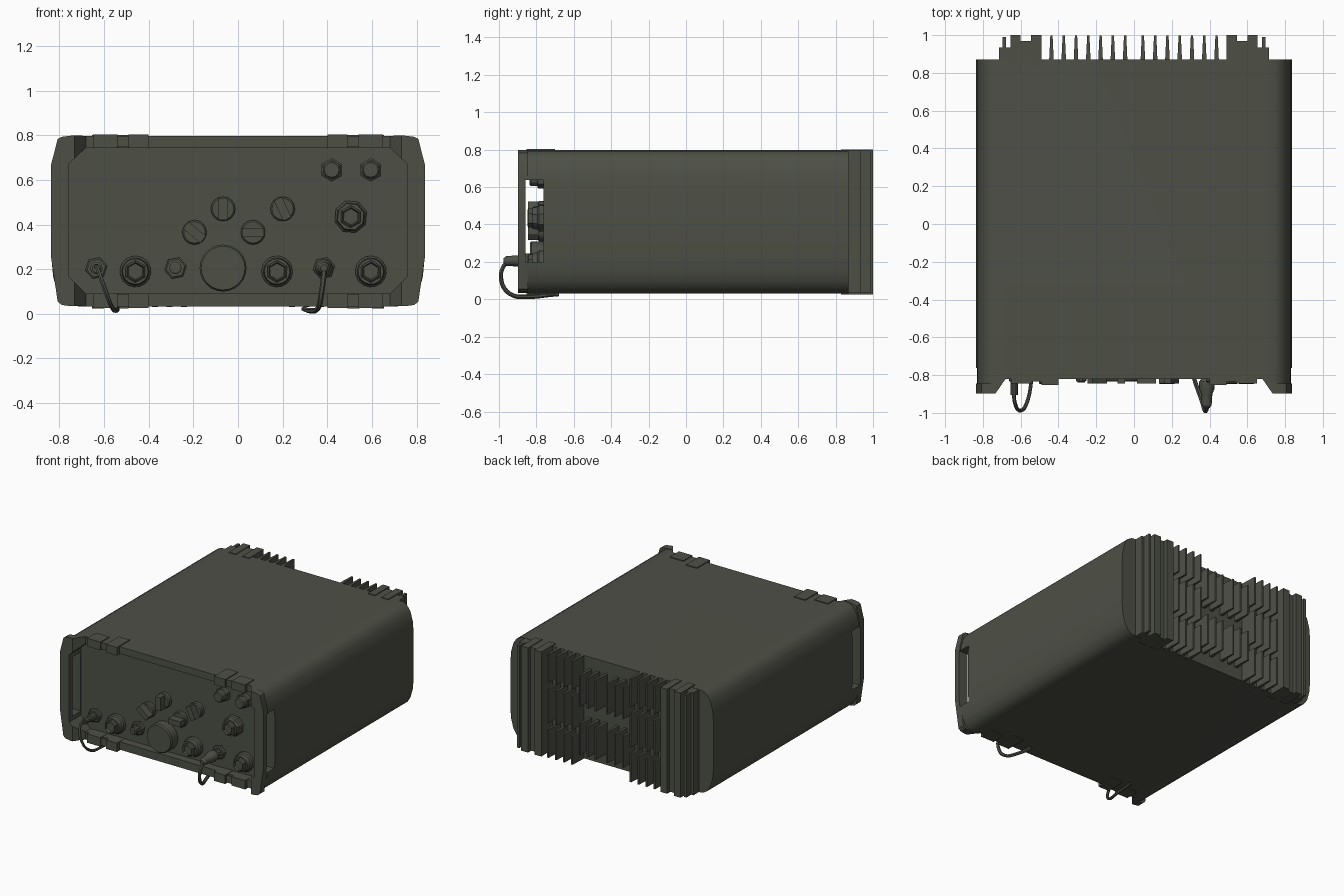
import bpy, bmesh, math
from mathutils import Vector

if "Cube" in bpy.data.objects:
    bpy.data.objects.remove(bpy.data.objects["Cube"])

olive = bpy.data.materials.new("olive_drab")
olive.diffuse_color = (0.075, 0.08, 0.062, 1)
olive.use_nodes = True
olive.node_tree.nodes["Principled BSDF"].inputs["Base Color"].default_value = olive.diffuse_color


def finish(name, bm, smooth=True):
    bmesh.ops.recalc_face_normals(bm, faces=bm.faces)
    me = bpy.data.meshes.new(name)
    bm.to_mesh(me)
    bm.free()
    me.materials.append(olive)
    ob = bpy.data.objects.new(name, me)
    bpy.context.collection.objects.link(ob)
    if smooth:
        smooth_angle(ob)
    return ob


def select(ob):
    bpy.ops.object.select_all(action='DESELECT')
    ob.select_set(True)
    bpy.context.view_layer.objects.active = ob


def smooth_angle(ob, deg=28):
    select(ob)
    bpy.ops.object.shade_smooth_by_angle(angle=math.radians(deg))


def loft(name, rings, smooth=True, bm=None):
    """Skin a list of equal-length point rings and cap both ends."""
    own = bm is None
    bm = bm or bmesh.new()
    vs = [[bm.verts.new(p) for p in r] for r in rings]
    n = len(rings[0])
    for a, b in zip(vs, vs[1:]):
        for i in range(n):
            j = (i + 1) % n
            bm.faces.new((a[i], a[j], b[j], b[i]))
    bm.faces.new(vs[0])
    bm.faces.new(vs[-1])
    return finish(name, bm, smooth) if own else None


def prism_y(name, pts, y0, y1):
    return loft(name, [[(x, y, z) for x, z in pts] for y in (y0, y1)], False)


def prism_z(name, pts, z0, z1, bm=None):
    return loft(name, [[(x, y, z) for x, y in pts] for z in (z0, z1)], False, bm)


def box(name, x0, x1, y0, y1, z0, z1, bm=None):
    return prism_z(name, [(x0, y0), (x1, y0), (x1, y1), (x0, y1)], z0, z1, bm)


def turned(name, x, z, prof, n, rot=0):
    """Round part turned about the y direction; prof holds (radius, y)."""
    ang = [rot + 2 * math.pi * i / n for i in range(n)]
    return loft(name, [[(x + r * math.cos(a), y, z + r * math.sin(a)) for a in ang]
                       for r, y in prof])


def mirrored(half):
    return half + [(-x, z) for x, z in reversed(half)]


# Case shell and squarer front bezel
shell = mirrored([(.70, .797), (.75, .793), (.785, .772), (.81, .735), (.828, .67), (.836, .58),
                  (.836, .25), (.828, .165), (.81, .10), (.785, .06), (.75, .038), (.70, .032)])
bezel = mirrored([(.75, .798), (.79, .793), (.808, .783), (.837, .67),
                  (.837, .25), (.808, .055), (.79, .04), (.75, .034)])
case = prism_y("case", shell, -.845, .87)
front_bezel = prism_y("front_bezel", bezel, -.897, -.845)

# Cutters: panel recess, set-back middle of the front edge, side windows
cutters = [
    prism_y("recess_cutter", mirrored([(.68, .745), (.76, .67), (.76, .17), (.68, .09)]), -1, -.76),
    prism_z("edge_cutter", [(-.742, -.91), (.742, -.91), (.68, -.82), (-.68, -.82)], -.1, 1),
    box("window_cutter", -1, 1, -.857, -.762, .20, .638)]
for ob in (case, front_bezel):
    for c in cutters:
        m = ob.modifiers.new("cut", 'BOOLEAN')
        m.object, m.operation, m.solver = c, 'DIFFERENCE', 'EXACT'
        select(ob)
        bpy.ops.object.modifier_apply(modifier=m.name)
    smooth_angle(ob)
for c in cutters:
    bpy.data.objects.remove(c, do_unlink=True)

# Latch plates on the top and bottom front edges
for side, sx in (("left", -1), ("right", 1)):
    for level, z0, z1 in (("top", .742, .803), ("bottom", .026, .092)):
        bm = bmesh.new()
        for a, b, d, y0 in ((.40, .49, 0, -.852), (.49, .54, .006, -.835), (.54, .65, 0, -.845)):
            lo, hi = sorted((sx * a, sx * b))
            box("", lo, hi, y0, -.74 if a > .48 else -.70, z0 + d, z1 - d, bm)
        finish(f"{level}_latch_{side}", bm, False)

# Rear cooling fins: outer ones in three rows, inner ones in two
bm = bmesh.new()
for sx in (-1, 1):
    for i in range(7):
        x = sx * (.047 + .065 * i)
        rows = [(.03, .24), (.29, .54), (.59, .797)] if i > 2 else [(.12, .35), (.48, .71)]
        for z0, z1 in rows:
            prism_z("", [(x - .013, .85), (x + .013, .85), (x + .006, .998), (x - .006, .998)],
                    z0, z1, bm)
finish("cooling_fins", bm, False)

# Rear corner posts with ribs
for side, sx in (("left", -1), ("right", 1)):
    bm = bmesh.new()
    for a, b, y0, y1, z0, z1 in ((.49, .545, .83, 1, .025, .802), (.545, .60, .84, .97, .03, .797),
                                 (.60, .655, .83, 1, .025, .802), (.655, .715, .85, .935, .034, .795),
                                 (.678, .697, .85, .99, .034, .795)):
        lo, hi = sorted((sx * a, sx * b))
        box("", lo, hi, y0, y1, z0, z1, bm)
    finish(f"rear_post_{side}", bm, False)

# Large round connector cover
turned("large_cover", -.067, .205, [(.105, -.755), (.105, -.825), (.098, -.835)], 24)

# Selector knobs with a grip bar
for k, (x, z, deg) in enumerate([(-.067, .47, 90), (.20, .47, 115), (-.195, .365, 140), (.067, .365, 0)]):
    turned(f"selector_base_{k}", x, z, [(.055, -.755), (.055, -.785), (.048, -.792)], 16)
    a = math.radians(deg)
    u, v = Vector((math.cos(a), math.sin(a))), Vector((-math.sin(a), math.cos(a)))
    pts = [Vector((x, z)) + u * p * .05 + v * q * .02 for p, q in ((-1, -1), (1, -1), (1, 1), (-1, 1))]
    prism_y(f"selector_grip_{k}", [tuple(p) for p in pts], -.845, -.785)

# Round sockets with a stepped collar and hexagonal cap
for k, (x, z, r) in enumerate([(-.46, .19, .07), (.175, .19, .07), (.595, .19, .07), (.505, .435, .075)]):
    turned(f"socket_collar_{k}", x, z, [(r, -.755), (r, -.785), (r * .88, -.793), (r * .82, -.82)],
           8 if k == 3 else 16, .3)
    turned(f"socket_cap_{k}", x, z, [(.05, -.81), (.05, -.842), (.042, -.848), (.036, -.835)], 6, .5)

# Small hexagonal fuse caps
for k, x in enumerate((.42, .595)):
    turned(f"fuse_base_{k}", x, .645, [(.053, -.755), (.053, -.79), (.045, -.795)], 6, .5)
    turned(f"fuse_cap_{k}", x, .645, [(.04, -.79), (.04, -.83), (.033, -.838)], 12)

# Small antenna-style terminals with nut and tip
for k, (x, tip) in enumerate([(-.635, -.90), (-.28, -.835), (.385, -.83)]):
    turned(f"terminal_nut_{k}", x, .205, [(.05, -.755), (.05, -.785), (.042, -.79)], 6, .2)
    turned(f"terminal_stem_{k}", x, .205, [(.028, -.785), (.028, -.83), (.02, -.835), (.02, tip - .005)], 10)

# Plug cap on the right terminal
turned("plug_cap", .385, .205, [(.03, -.82), (.04, -.835), (.04, -.875), (.03, -.90),
                                (.026, -.96), (.015, -.975)], 12)


# Tether cords from the terminals to the lower edge
def cord(name, pts, r):
    cu = bpy.data.curves.new(name, 'CURVE')
    cu.dimensions, cu.bevel_depth, cu.bevel_resolution = '3D', r, 1
    cu.resolution_u, cu.use_fill_caps = 5, True
    sp = cu.splines.new('BEZIER')
    sp.bezier_points.add(len(pts) - 1)
    for bp, p in zip(sp.bezier_points, pts):
        bp.co = p
        bp.handle_left_type = bp.handle_right_type = 'AUTO'
    cu.materials.append(olive)
    ob = bpy.data.objects.new(name, cu)
    bpy.context.collection.objects.link(ob)
    select(ob)
    bpy.ops.object.convert(target='MESH')
    smooth_angle(bpy.context.object, 50)


cord("left_cord", [(-.637, -.88, .21), (-.63, -.95, .205), (-.60, -.988, .12), (-.565, -.94, .03),
                   (-.543, -.82, .016), (-.54, -.68, .026)], .01)
cord("right_cord", [(.385, -.93, .21), (.385, -.972, .18), (.375, -.988, .10), (.36, -.94, .028),
                    (.325, -.84, .014), (.295, -.74, .022)], .012)
